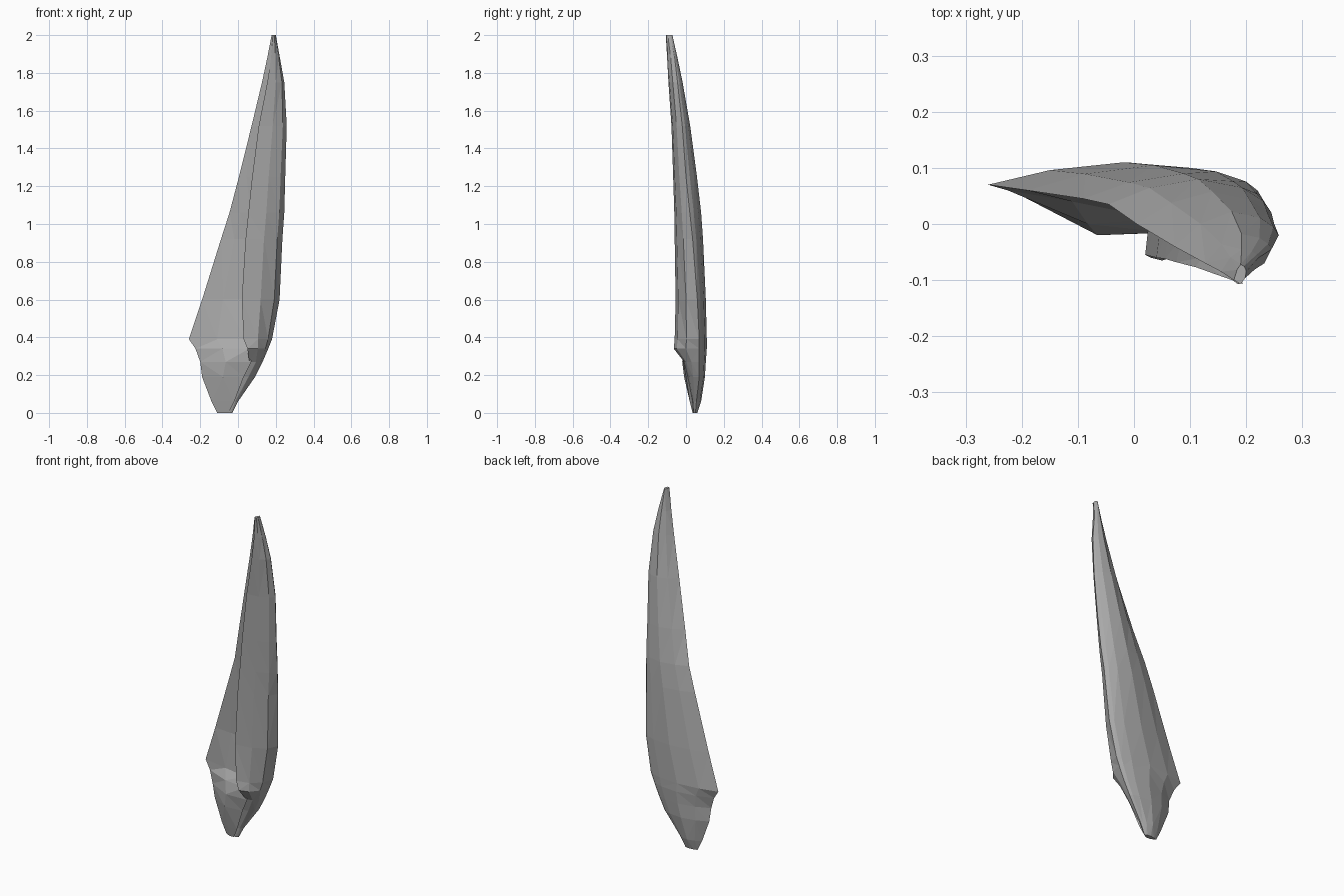
import bpy, bmesh

grey = bpy.data.materials.new("feather grey")
grey.diffuse_color = (0.4, 0.4, 0.4, 1)

# Stations up the wing:
# z, left x, left y, right x, right y, back y, lip x, lip y, step y, inner front y
STATIONS = [
    (0.00, -0.11, 0.05, -0.03, 0.05, 0.06, -0.06, 0.04, 0.035, 0.035),
    (0.06, -0.14, 0.05, 0.00, 0.055, 0.08, -0.03, 0.035, 0.02, 0.02),
    (0.19, -0.19, 0.055, 0.09, 0.07, 0.10, 0.02, 0.01, 0.00, -0.01),
    (0.27, -0.20, 0.05, 0.13, 0.07, 0.105, 0.06, -0.01, -0.015, -0.02),
    (0.34, -0.225, 0.06, 0.16, 0.07, 0.11, 0.05, -0.065, -0.015, 0.00),
    (0.39, -0.26, 0.07, 0.18, 0.07, 0.11, 0.03, -0.06, 0.01, 0.04),
    (0.60, -0.19, 0.06, 0.22, 0.06, 0.105, 0.02, -0.055, 0.035, 0.05),
    (0.92, -0.09, 0.045, 0.235, 0.035, 0.09, 0.04, -0.06, 0.02, 0.035),
    (1.06, -0.045, 0.035, 0.245, 0.02, 0.08, 0.055, -0.062, 0.00, 0.015),
    (1.25, 0.005, 0.00, 0.25, 0.00, 0.058, 0.075, -0.068, -0.025, -0.01),
    (1.52, 0.072, -0.04, 0.258, -0.02, 0.022, 0.11, -0.077, -0.06, -0.05),
    (1.75, 0.127, -0.07, 0.245, -0.045, -0.018, 0.155, -0.093, -0.085, -0.08),
    (1.88, 0.155, -0.085, 0.222, -0.06, -0.045, 0.175, -0.10, -0.096, -0.094),
    (2.00, 0.178, -0.10, 0.20, -0.085, -0.072, 0.185, -0.107, -0.106, -0.105),
]


def mix(a, b, t):
    return a + (b - a) * t


def section(z, xl, yl, xr, yr, yb, xf, yf, yg, yh):
    """Crescent cross-section: thin trailing edge, round back, folded front lip."""
    xg = xf + 0.01
    return [
        (xl, yl, z),
        (mix(xl, xr, 0.25), mix(yl, yb, 0.65), z),
        (mix(xl, xr, 0.55), yb, z),
        (mix(xl, xr, 0.82), mix(yb, yr, 0.25), z),
        (mix(xl, xr, 0.95), mix(yb, yr, 0.65), z),
        (xr, yr, z),
        (mix(xf, xr, 0.86), mix(yf, yr, 0.48), z),
        (mix(xf, xr, 0.5), mix(yf, yr, 0.12), z),
        (xf, yf, z),
        (xg, yg, z),
        (mix(xl, xg, 0.5), yh, z),
    ]


# Folded wing: loft through the sections and cap both ends
bm = bmesh.new()
rings = [[bm.verts.new(p) for p in section(*s)] for s in STATIONS]
for low, high in zip(rings, rings[1:]):
    n = len(low)
    for i in range(n):
        j = (i + 1) % n
        bm.faces.new((low[i], low[j], high[j], high[i]))
bm.faces.new(rings[0])
bm.faces.new(rings[-1])
bmesh.ops.triangulate(bm, faces=bm.faces[:])
bmesh.ops.recalc_face_normals(bm, faces=bm.faces[:])
mesh = bpy.data.meshes.new("folded_wing")
bm.to_mesh(mesh)
bm.free()
mesh.materials.append(grey)
wing = bpy.data.objects.new("folded_wing", mesh)
bpy.context.collection.objects.link(wing)
